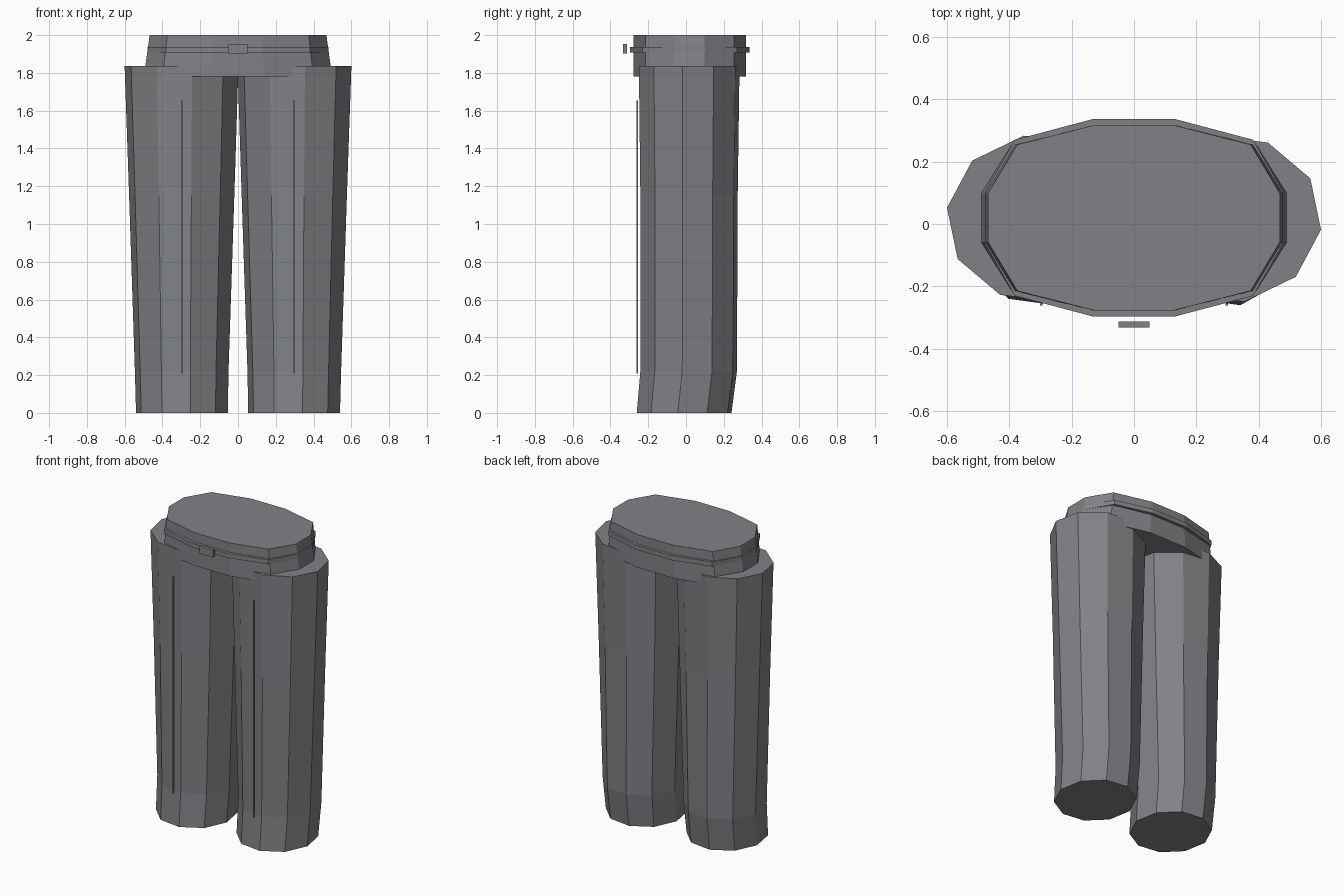
import bpy
import bmesh
from math import sin, cos, radians

cube = bpy.data.objects.get("Cube")
if cube:
    bpy.data.objects.remove(cube, do_unlink=True)


def make_material(name, color):
    mat = bpy.data.materials.new(name)
    mat.use_nodes = True
    mat.diffuse_color = color
    mat.node_tree.nodes["Principled BSDF"].inputs["Base Color"].default_value = color
    return mat


cloth = make_material("slate grey cloth", (0.22, 0.222, 0.24, 1))


def finish(name, bm):
    bmesh.ops.recalc_face_normals(bm, faces=bm.faces)
    mesh = bpy.data.meshes.new(name)
    bm.to_mesh(mesh)
    bm.free()
    mesh.materials.append(cloth)
    obj = bpy.data.objects.new(name, mesh)
    bpy.context.collection.objects.link(obj)


def loft(name, rings):
    """Skin a stack of equal-sized rings and cap both ends."""
    bm = bmesh.new()
    loops = [[bm.verts.new(p) for p in ring] for ring in rings]
    n = len(loops[0])
    for low, high in zip(loops, loops[1:]):
        for i in range(n):
            j = (i + 1) % n
            bm.faces.new((low[i], low[j], high[j], high[i]))
    bm.faces.new(loops[0][::-1])
    bm.faces.new(loops[-1])
    finish(name, bm)


def box(name, center, size):
    bm = bmesh.new()
    bmesh.ops.create_cube(bm, size=1)
    for v in bm.verts:
        v.co = [c + s * k for c, s, k in zip(center, size, v.co)]
    finish(name, bm)


# Twelve-sided waist outline, mirrored from one quarter
quarter = [(1, 0.265), (0.8, 0.79), (0.275, 1)]
half = quarter + [(-x, y) for x, y in reversed(quarter)]
outline = half + [(-x, -y) for x, y in half]


def waist_ring(z, rx, ry):
    return [(x * rx, 0.02 + y * ry, z) for x, y in outline]


# Hips and belt
loft("hips", [waist_ring(1.78, 0.495, 0.297), waist_ring(1.84, 0.49, 0.297),
              waist_ring(2.0, 0.468, 0.297)])
loft("belt", [waist_ring(1.908, 0.478, 0.317), waist_ring(1.938, 0.478, 0.317)])
box("belt_buckle", (0, -0.323, 1.928), (0.1, 0.02, 0.05))


# Ten-sided legs, both with the same facet rotation
def leg_ring(side, z, cx, cy, rx, ry):
    angles = [radians(36 * k - 7.5) for k in range(10)]
    return [(side * cx + rx * cos(a), cy + ry * sin(a), z) for a in angles]


sections = [(0, 0.297, -0.01, 0.245, 0.255), (0.22, 0.298, 0.014, 0.25, 0.26),
            (1.15, 0.298, 0.016, 0.281, 0.262), (1.837, 0.299, 0.017, 0.304, 0.271)]
for side, label in ((1, "left"), (-1, "right")):
    loft(label + "_leg", [leg_ring(side, *s) for s in sections])
    # Pressed crease down the front
    box(label + "_front_crease", (side * 0.297, -0.258, 0.932), (0.008, 0.006, 1.445))
